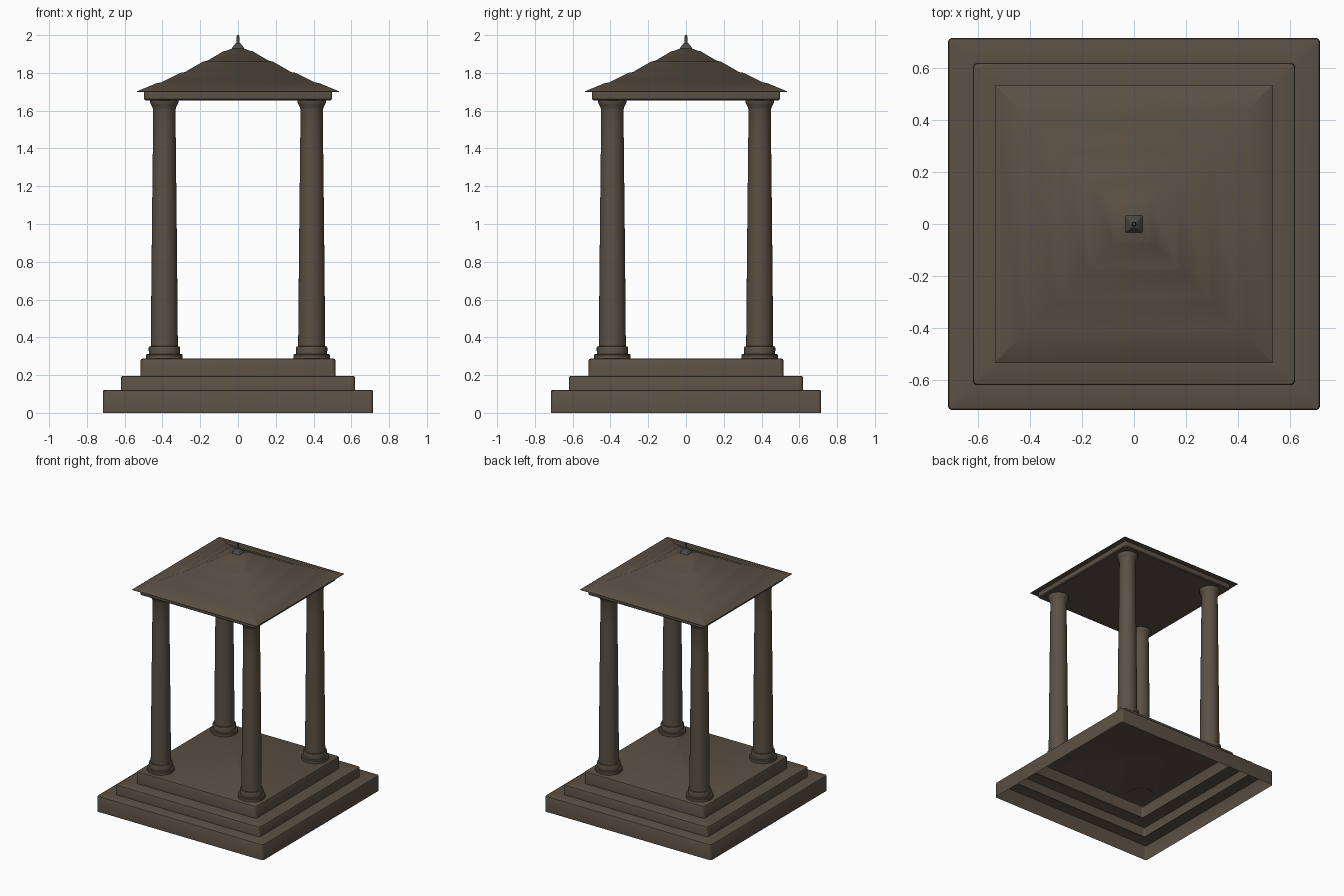
import bpy, bmesh, math

if "Cube" in bpy.data.objects:
    bpy.data.objects.remove(bpy.data.objects["Cube"])

stone = bpy.data.materials.new("weathered brown stone")
stone.diffuse_color = (0.105, 0.08, 0.058, 1)
stone.use_nodes = True
stone.node_tree.nodes["Principled BSDF"].inputs["Base Color"].default_value = stone.diffuse_color
metal = bpy.data.materials.new("dark grey metal")
metal.diffuse_color = (0.07, 0.068, 0.06, 1)
metal.use_nodes = True
metal.node_tree.nodes["Principled BSDF"].inputs["Base Color"].default_value = metal.diffuse_color


def finish(bm, name, mat, angle=30):
    bmesh.ops.recalc_face_normals(bm, faces=bm.faces)
    me = bpy.data.meshes.new(name)
    bm.to_mesh(me)
    bm.free()
    ob = bpy.data.objects.new(name, me)
    bpy.context.collection.objects.link(ob)
    me.materials.append(mat)
    bpy.ops.object.select_all(action='DESELECT')
    ob.select_set(True)
    bpy.context.view_layer.objects.active = ob
    bpy.ops.object.shade_smooth_by_angle(angle=math.radians(angle))
    return ob


def square(h, r):
    """Outline of a square with half width h and corner radius r."""
    if r == 0:
        return [(h, h), (-h, h), (-h, -h), (h, -h)]
    pts = []
    for q in range(4):
        mid = math.radians(45 + 90 * q)
        cx = math.copysign(h - r, math.cos(mid))
        cy = math.copysign(h - r, math.sin(mid))
        for i in range(5):
            a = math.radians(90 * q + 22.5 * i)
            pts.append((cx + r * math.cos(a), cy + r * math.sin(a)))
    return pts


def circle(r, n):
    return [(r * math.cos(2 * math.pi * i / n), r * math.sin(2 * math.pi * i / n)) for i in range(n)]


def loft(name, profile, outline, mat, bottom=True, centre=(0, 0)):
    """Stack outlines along a (size, z) profile; open below if bottom is False."""
    bm = bmesh.new()
    rings = [[bm.verts.new((x + centre[0], y + centre[1], z)) for x, y in outline(s)]
             for s, z in profile]
    for a, b in zip(rings, rings[1:]):
        n = len(a)
        for i in range(n):
            bm.faces.new((a[i], a[(i + 1) % n], b[(i + 1) % n], b[i]))
    bm.faces.new(rings[-1])
    if bottom:
        bm.faces.new(rings[0][::-1])
    return finish(bm, name, mat)


# Stepped base: hollow shell, open underneath
steps = []
for half, z0, z1 in ((0.716, 0, 0.12), (0.62, 0.12, 0.195), (0.515, 0.195, 0.287)):
    steps += [(half, z0), (half, z1 - 0.008), (half - 0.003, z1 - 0.002), (half - 0.008, z1)]
loft("stepped_base", steps, lambda h: square(h, 0.016), stone, bottom=False)

# Four columns with moulded feet, tapered shafts and flared capitals
column = [(0.097, 0.284), (0.097, 0.306), (0.093, 0.311), (0.082, 0.312), (0.083, 0.345),
          (0.08, 0.352), (0.0715, 0.353), (0.069, 0.65), (0.065, 1.05), (0.061, 1.4), (0.059, 1.605),
          (0.063, 1.618), (0.07, 1.632), (0.075, 1.642), (0.075, 1.658)]
for sx, side in ((-1, "left"), (1, "right")):
    for sy, end in ((-1, "front"), (1, "back")):
        loft(f"{end}_{side}_column", column, lambda r: circle(r, 32), stone,
             centre=(0.39 * sx, 0.39 * sy))

# Beam slab under the roof
loft("roof_beam", [(0.49, 1.655), (0.497, 1.661), (0.497, 1.701)],
     lambda h: square(h, 0.01), stone)

# Tiered pyramid roof
roof = [(0.536, 1.699), (0.536, 1.702), (0.43, 1.746), (0.405, 1.75), (0.305, 1.8), (0.282, 1.804),
        (0.185, 1.86), (0.165, 1.863), (0.078, 1.914), (0.06, 1.918), (0.03, 1.93)]
loft("tiered_roof", roof, lambda h: square(h, 0), stone)

# Finial: square foot and thin spike
loft("finial_foot", [(0.034, 1.92), (0.034, 1.928), (0.026, 1.94), (0.014, 1.955), (0.01, 1.958)],
     lambda h: square(h, 0.006), metal)
loft("finial_spike", [(0.009, 1.95), (0.007, 1.99), (0.006, 2.0)], lambda r: circle(r, 12), metal)
